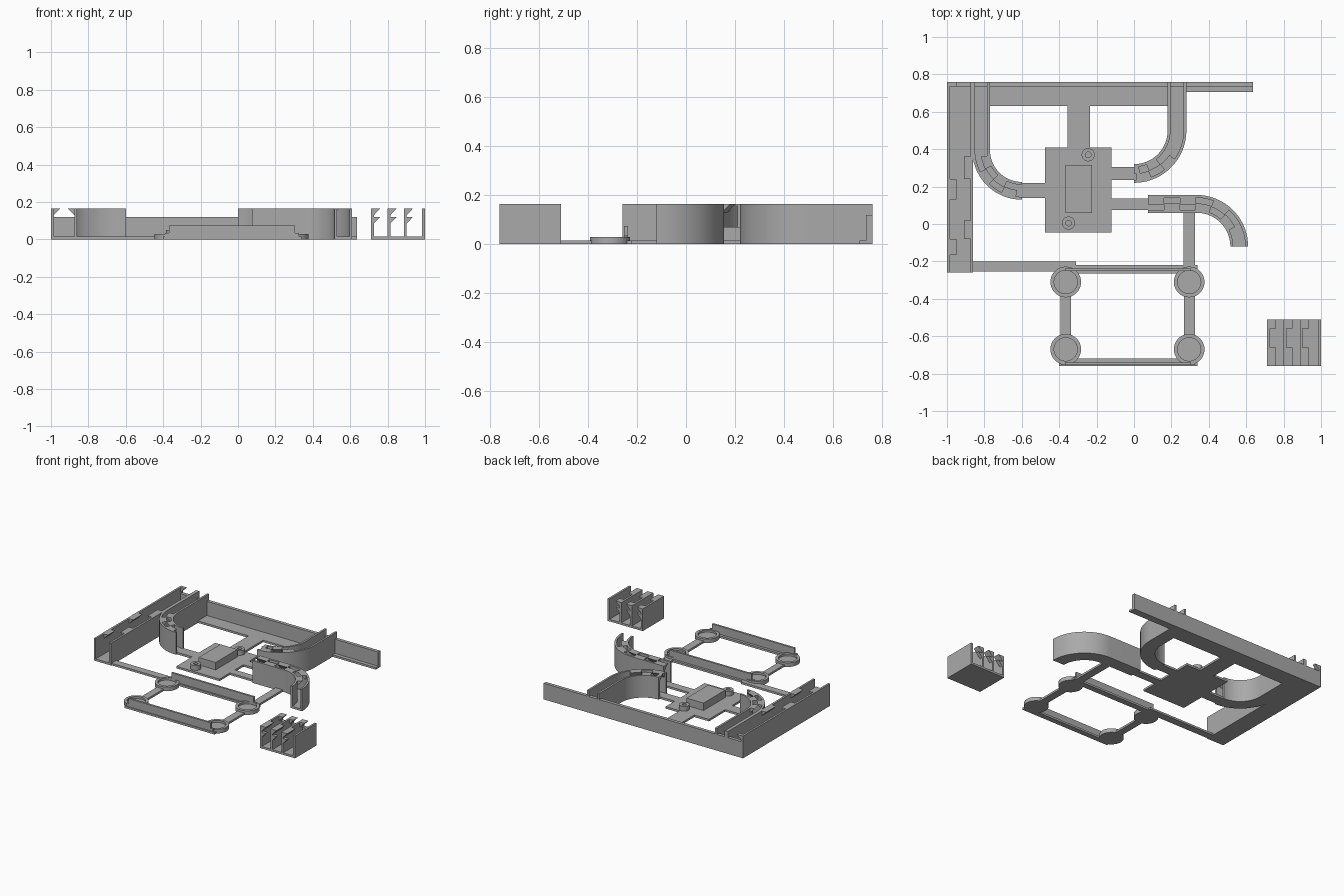
import bpy, bmesh, math
from mathutils import Vector

if "Cube" in bpy.data.objects:
    bpy.data.objects.remove(bpy.data.objects["Cube"])

grey = bpy.data.materials.new("plastic grey")
grey.diffuse_color = (0.4, 0.4, 0.4, 1)
grey.use_nodes = True
grey.node_tree.nodes["Principled BSDF"].inputs["Base Color"].default_value = grey.diffuse_color

H = 0.165   # wall height
F = 0.015   # floor thickness
T = 0.015   # wall thickness


def finish(name, bm, smooth=False):
    bmesh.ops.remove_doubles(bm, verts=bm.verts, dist=1e-5)
    bmesh.ops.recalc_face_normals(bm, faces=bm.faces)
    me = bpy.data.meshes.new(name)
    bm.to_mesh(me)
    bm.free()
    me.materials.append(grey)
    ob = bpy.data.objects.new(name, me)
    bpy.context.collection.objects.link(ob)
    if smooth:
        bpy.ops.object.select_all(action='DESELECT')
        ob.select_set(True)
        bpy.context.view_layer.objects.active = ob
        bpy.ops.object.shade_smooth_by_angle(angle=math.radians(30))
    return ob


def box(name, x0, x1, y0, y1, z0, z1):
    bm = bmesh.new()
    bmesh.ops.create_cube(bm, size=1)
    for v in bm.verts:
        v.co = ((x0 + x1) / 2 + v.co.x * (x1 - x0),
                (y0 + y1) / 2 + v.co.y * (y1 - y0),
                (z0 + z1) / 2 + v.co.z * (z1 - z0))
    return finish(name, bm)


def track(start, heading, length, radius=0, turn=1):
    """Straight run followed by a quarter turn: distance -> (point, left normal)."""
    p0, d = Vector(start), Vector(heading)
    n = Vector((-d.y, d.x))

    def at(s):
        if s <= length or not radius:
            return p0 + d * s, n
        a = (s - length) / radius
        c = p0 + d * length + n * turn * radius
        pos = c - n * turn * radius * math.cos(a) + d * radius * math.sin(a)
        return pos, n * math.cos(a) - d * turn * math.sin(a)
    return at, length, length + radius * math.pi / 2


def sweep(name, trk, s0, s1, profile):
    at, bend, _ = trk
    stops = [s0]
    if s0 < bend < s1:
        stops.append(bend)
    a = max(s0, bend)
    if s1 > a:
        k = max(1, math.ceil((s1 - a) / 0.02))
        stops += [a + (s1 - a) * i / k for i in range(1, k + 1)]
    else:
        stops.append(s1)
    bm = bmesh.new()
    rings = []
    for s in stops:
        p, n = at(s)
        rings.append([bm.verts.new((p.x + n.x * o, p.y + n.y * o, z)) for o, z in profile])
    for r, q in zip(rings, rings[1:]):
        for i in range(len(r)):
            j = (i + 1) % len(r)
            bm.faces.new((r[i], r[j], q[j], q[i]))
    bm.faces.new(rings[0])
    bm.faces.new(rings[-1])
    return finish(name, bm, True)


def channel(name, trk, w, hooks):
    """U-shaped cable channel with wedge hooks: (side, start, end, top height)."""
    i = w - T
    sweep(name, trk, 0, trk[2], [(-w, 0), (w, 0), (w, H), (i, H), (i, F), (-i, F), (-i, H), (-w, H)])
    for side, s0, s1, top in hooks:
        sweep(name + "_hook", trk, s0, s1,
              [(side * (i + 0.002), top), (side * (i - 0.035), top), (side * (i + 0.002), top - 0.037)])


def lathe(name, x, y, profile, seg=48):
    bm = bmesh.new()
    vs = [bm.verts.new((r, 0, z)) for r, z in profile]
    es = [bm.edges.new(e) for e in zip(vs, vs[1:])]
    bmesh.ops.spin(bm, geom=vs + es, cent=(0, 0, 0), axis=(0, 0, 1), angle=2 * math.pi, steps=seg)
    bmesh.ops.translate(bm, verts=bm.verts, vec=(x, y, 0))
    return finish(name, bm, True)


def alternate(s0, step, count, side=1):
    return [(side * (-1) ** k, s0 + k * step, s0 + (k + 1) * step, H) for k in range(count)]


# Wide left channel
channel("left_channel", track((-0.93, 0.76), (0, -1), 1.02), 0.07,
        [(-1, 0, 0.025, H), (-1, 0, 0.025, 0.12), (1, 0.40, 0.52, H), (-1, 0.52, 0.63, H),
         (1, 0.74, 0.84, H), (-1, 0.84, 0.925, H)])

# Curved channels
channel("left_curved_channel", track((-0.8175, 0.76), (0, -1), 0.365, 0.2175, 1), 0.0475,
        alternate(0.40, 0.07, 4))
channel("right_curved_channel", track((0.23, 0.76), (0, -1), 0.26, 0.23, -1), 0.05,
        alternate(0.40, 0.07, 3) + [(-1, 0.59, 0.62, H)])
channel("front_curved_channel", track((0.075, 0.1075), (1, 0), 0.26, 0.2275, -1), 0.0475,
        alternate(0, 0.085, 6))

# Back wall and its floor
box("back_wall", -1, 0.635, 0.735, 0.76, 0, 0.12)
box("back_floor", -0.86, 0.185, 0.63, 0.74, 0, F)
box("back_wall_foot", 0.275, 0.635, 0.707, 0.74, 0, F)

# Central plate with raised block and screw posts
box("centre_plate", -0.475, -0.12, -0.045, 0.41, 0, F)
box("centre_block", -0.365, -0.225, 0.06, 0.315, F, 0.07)
for x, y in ((-0.245, 0.37), (-0.35, 0.005)):
    lathe("screw_post", x, y, [(0.015, F), (0.035, F), (0.035, 0.05), (0.015, 0.05), (0.015, F)], 32)

# Flat connecting struts
for x0, x1, y0, y1 in ((-0.355, -0.235, 0.40, 0.64), (-0.61, -0.465, 0.14, 0.22),
                       (-0.13, 0.01, 0.235, 0.305), (-0.13, 0.085, 0.075, 0.135),
                       (0.265, 0.325, -0.23, 0.07), (-0.87, -0.31, -0.255, -0.2),
                       (-0.392, -0.338, -0.62, -0.36), (0.268, 0.325, -0.62, -0.36)):
    box("strut", x0, x1, y0, y1, 0, F)

# Tray: four shallow cups joined by two rails
for x in (-0.365, 0.295):
    for y in (-0.31, -0.67):
        lathe("tray_cup", x, y, [(0, 0), (0.082, 0), (0.082, 0.03), (0.062, 0.03), (0.062, F), (0, F)])
for name, y0, y1, w0 in (("back_rail", -0.265, -0.22, -0.252), ("front_rail", -0.76, -0.72, -0.755)):
    box(name + "_base", -0.40, 0.34, y0, y1, 0, F)
    box(name + "_wall", -0.37, 0.305, w0, w0 + 0.015, F, 0.075)
    box(name + "_step", -0.39, 0.325, w0, w0 + 0.015, F, 0.035)

# Separate triple clip block
box("clip_floor", 0.712, 1, -0.76, -0.51, 0, F)
for k, x in enumerate((0.712, 0.80, 0.887, 0.985)):
    box("clip_wall", x, x + T, -0.76, -0.51, 0, H)
    if k < 3:
        run = track((x + T, -0.76), (0, 1), 0.25)
        for s0, s1, top in ((0, 0.10, H), (0.20, 0.25, H), (0, 0.025, 0.12), (0.225, 0.25, 0.12)):
            sweep("clip_hook", run, s0, s1, [(0.002, top), (-0.033, top), (0.002, top - 0.037)])
